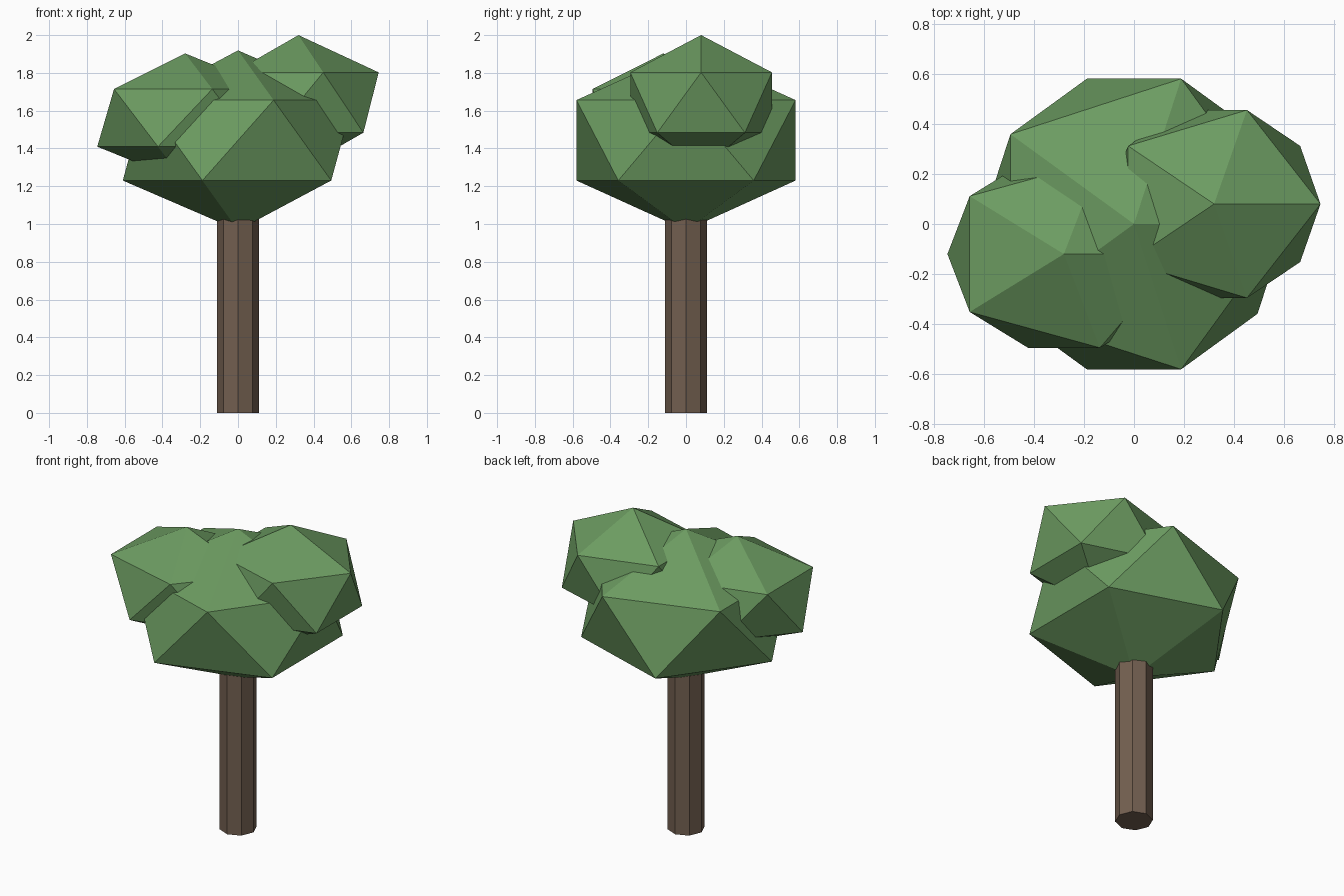
import bpy

cube = bpy.data.objects.get("Cube")
if cube:
    bpy.data.objects.remove(cube, do_unlink=True)


def make_material(name, rgb):
    mat = bpy.data.materials.new(name)
    mat.use_nodes = True
    color = (*rgb, 1.0)
    mat.diffuse_color = color
    mat.node_tree.nodes["Principled BSDF"].inputs["Base Color"].default_value = color
    return mat


leaf_green = make_material("leaf_green", (0.15, 0.33, 0.12))
bark_brown = make_material("bark_brown", (0.17, 0.115, 0.08))


def finish(name, mat):
    obj = bpy.context.object
    obj.name = name
    obj.data.name = name
    obj.data.materials.append(mat)
    bpy.ops.object.shade_flat()
    return obj


# Trunk: straight eight-sided post reaching into the foliage
TRUNK_HEIGHT = 1.1
bpy.ops.mesh.primitive_cylinder_add(
    vertices=8, radius=0.11, depth=TRUNK_HEIGHT, location=(0, 0, TRUNK_HEIGHT / 2))
finish("trunk", bark_brown)


# Foliage: overlapping flattened icosahedra
def foliage(name, center, radii):
    bpy.ops.mesh.primitive_ico_sphere_add(subdivisions=1, radius=1, location=center)
    bpy.context.object.scale = radii
    bpy.ops.object.transform_apply(location=False, rotation=False, scale=True)
    finish(name, leaf_green)


foliage("foliage_main", (0, 0, 1.443), (0.682, 0.682, 0.476))
foliage("foliage_left", (0.32, 0.08, 1.643), (0.475, 0.441, 0.357))
foliage("foliage_right", (-0.28, -0.12, 1.562), (0.52, 0.44, 0.341))
